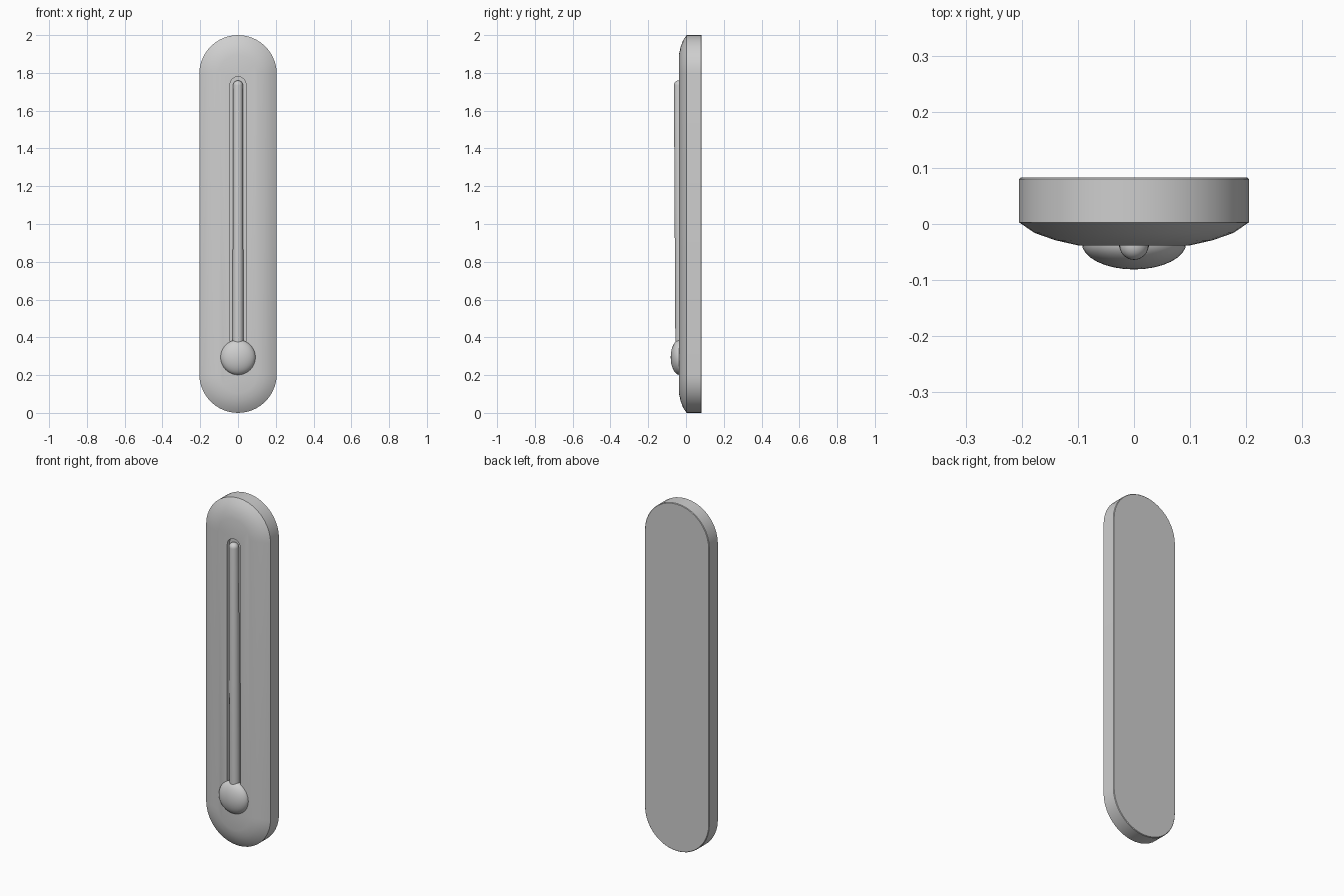
import bpy, bmesh, math

if "Cube" in bpy.data.objects:
    bpy.data.objects.remove(bpy.data.objects["Cube"])

mat = bpy.data.materials.new("light grey")
mat.diffuse_color = (0.62, 0.62, 0.62, 1)
mat.use_nodes = True
mat.node_tree.nodes["Principled BSDF"].inputs["Base Color"].default_value = mat.diffuse_color


def stadium(r, z0, z1, n=20):
    """Upright pill outline: half circles of radius r around z0 and z1."""
    pts = [(r * math.cos(math.pi * i / n), z1 + r * math.sin(math.pi * i / n)) for i in range(n + 1)]
    pts += [(-r * math.cos(math.pi * i / n), z0 - r * math.sin(math.pi * i / n)) for i in range(n + 1)]
    return pts


def loft(name, loops):
    """Skin equal-length closed loops and cap both ends."""
    bm = bmesh.new()
    rings = [[bm.verts.new(p) for p in loop] for loop in loops]
    n = len(rings[0])
    for a, b in zip(rings, rings[1:]):
        for i in range(n):
            j = (i + 1) % n
            bm.faces.new((a[i], a[j], b[j], b[i]))
    bm.faces.new(rings[0])
    bm.faces.new(rings[-1])
    bmesh.ops.recalc_face_normals(bm, faces=bm.faces)
    me = bpy.data.meshes.new(name)
    bm.to_mesh(me)
    bm.free()
    ob = bpy.data.objects.new(name, me)
    bpy.context.collection.objects.link(ob)
    me.materials.append(mat)
    return ob


def activate(ob):
    bpy.ops.object.select_all(action='DESELECT')
    ob.select_set(True)
    bpy.context.view_layer.objects.active = ob


def smooth(ob, angle=30):
    activate(ob)
    bpy.ops.object.shade_smooth_by_angle(angle=math.radians(angle))


def pill(name, sections, z0, z1):
    return loft(name, [[(x, y, z) for x, z in stadium(r, z0, z1)] for r, y in sections])


# backing plate with a domed front edge: (outline radius, y)
R = 0.205
plate = pill("backing_plate",
             [(R - 0.003, 0.083), (R, 0.080), (R, 0.003), (0.177, -0.016),
              (0.140, -0.029), (0.100, -0.038)], R, 2 - R)

# slot around the tube
cutter = pill("slot_cutter", [(0.042, -0.1), (0.042, -0.018)], 0.30, 1.738)
mod = plate.modifiers.new("slot", 'BOOLEAN')
mod.object = cutter
mod.solver = 'EXACT'
activate(plate)
bpy.ops.object.modifier_apply(modifier="slot")
bpy.data.objects.remove(cutter)
smooth(plate)

# glass tube, leaning slightly forward, with a rounded tip: (radius, y, z)
tube_rings = [(0.029, -0.027, 0.28)]
for i in range(7):
    a = math.radians(87 * i / 6)
    tube_rings.append((0.026 * math.cos(a), -0.038, 1.734 + 0.026 * math.sin(a)))
N = 24
tube = loft("glass_tube", [[(r * math.cos(2 * math.pi * k / N), y + r * math.sin(2 * math.pi * k / N), z)
                            for k in range(N)] for r, y, z in tube_rings])
smooth(tube, 40)

# flattened bulb
bpy.ops.mesh.primitive_uv_sphere_add(segments=32, ring_count=20, radius=1, location=(0, -0.034, 0.294))
bulb = bpy.context.object
bulb.name = "bulb"
bulb.scale = (0.093, 0.047, 0.093)
bpy.ops.object.transform_apply(location=False, rotation=False, scale=True)
bulb.data.materials.append(mat)
smooth(bulb, 60)
